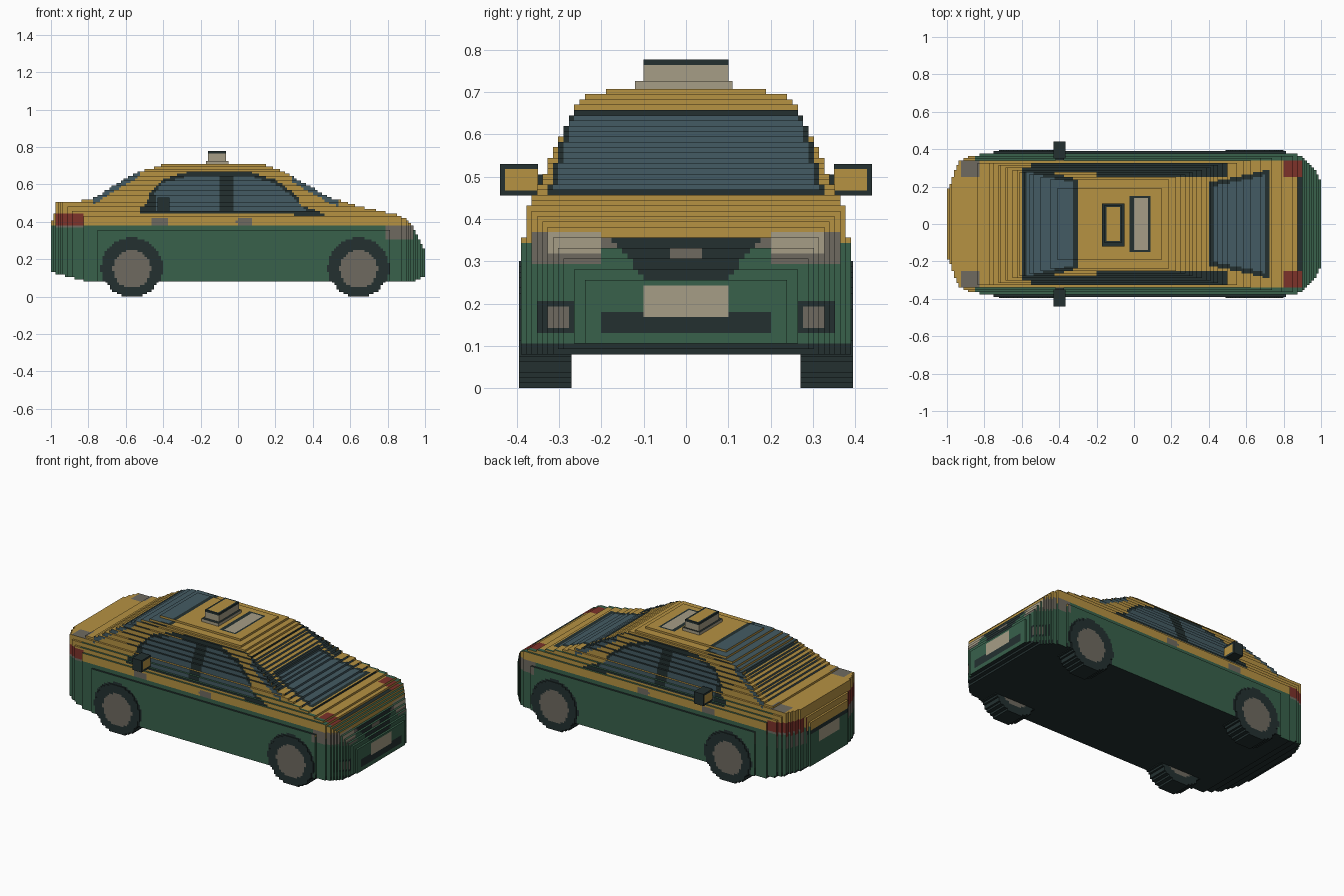
import bpy, math

if "Cube" in bpy.data.objects:
    bpy.data.objects.remove(bpy.data.objects["Cube"])

# ---- flat colours (sRGB bytes converted to linear) ----
PALETTE = [("yellow_paint", (182, 146, 66)), ("green_paint", (56, 97, 75)),
           ("window_blue", (68, 91, 99)), ("dark_trim", (35, 48, 48)),
           ("cream_panel", (166, 157, 134)), ("grey_metal", (110, 106, 96)),
           ("red_lamp", (125, 50, 42))]
YELLOW, GREEN, BLUE, DARK, CREAM, GREY, RED = range(7)


def linear(v):
    v /= 255
    return v / 12.92 if v < 0.04 else ((v + 0.055) / 1.055) ** 2.4


MATS = []
for label, rgb in PALETTE:
    m = bpy.data.materials.new(label)
    m.diffuse_color = (*[linear(v) for v in rgb], 1)
    m.use_nodes = True
    m.node_tree.nodes["Principled BSDF"].inputs["Base Color"].default_value = m.diffuse_color
    MATS.append(m)


def curve(pts, t):
    """Straight-line interpolation along (t, value) points."""
    if t <= pts[0][0]:
        return pts[0][1]
    for (a, u), (b, v) in zip(pts, pts[1:]):
        if t <= b:
            return u + (v - u) * (t - a) / (b - a)
    return pts[-1][1]


# outward directions and the corners of a cell face for each
SIDES = {(1, 0, 0): ((1, 0, 0), (1, 1, 0), (1, 1, 1), (1, 0, 1)),
         (-1, 0, 0): ((0, 0, 0), (0, 0, 1), (0, 1, 1), (0, 1, 0)),
         (0, 1, 0): ((0, 1, 0), (0, 1, 1), (1, 1, 1), (1, 1, 0)),
         (0, -1, 0): ((0, 0, 0), (1, 0, 0), (1, 0, 1), (0, 0, 1)),
         (0, 0, 1): ((0, 0, 1), (1, 0, 1), (1, 1, 1), (0, 1, 1)),
         (0, 0, -1): ((0, 0, 0), (0, 1, 0), (1, 1, 0), (1, 0, 0))}


def stepped(name, lo, hi, n, half, paint):
    """Block-stepped solid: half(x, z) is its half width, paint picks a colour."""
    size = [(b - a) / k for a, b, k in zip(lo, hi, n)]
    mid = (lo[1] + hi[1]) / 2

    def centre(c):
        return [lo[i] + (c[i] + 0.5) * size[i] for i in range(3)]

    cells = set()
    for i in range(n[0]):
        for k in range(n[2]):
            x, _, z = centre((i, 0, k))
            w = half(x, z)
            cells.update((i, j, k) for j in range(n[1])
                         if abs(lo[1] + (j + 0.5) * size[1] - mid) < w)
    index, faces, slots = {}, [], []
    for c in cells:
        for d, corners in SIDES.items():
            if (c[0] + d[0], c[1] + d[1], c[2] + d[2]) in cells:
                continue
            keys = [(c[0] + q[0], c[1] + q[1], c[2] + q[2]) for q in corners]
            faces.append([index.setdefault(q, len(index)) for q in keys])
            slots.append(paint(*centre(c), d))
    verts = [[lo[i] + q[i] * size[i] for i in range(3)] for q in index]
    mesh = bpy.data.meshes.new(name)
    mesh.from_pydata(verts, [], faces)
    for m in MATS:
        mesh.materials.append(m)
    mesh.polygons.foreach_set("material_index", slots)
    mesh.update()
    ob = bpy.data.objects.new(name, mesh)
    bpy.context.collection.objects.link(ob)
    return ob


# ---- body outlines: side top, side bottom, plan and end-on half widths ----
ROOF = [(-1, .40), (-.985, .42), (-.97, .505), (-.85, .51), (-.77, .525), (-.67, .59),
        (-.53, .67), (-.45, .69), (-.38, .71), (.13, .71), (.25, .665), (.355, .605),
        (.49, .53), (.65, .48), (.865, .435), (.93, .385), (.96, .32), (1, .25)]
FLOOR = [(-1, .13), (-.9, .107), (-.8, .08), (.93, .08), (1, .11)]
PLAN = [(-1, .17), (-.97, .25), (-.94, .33), (-.88, .36), (-.78, .38), (-.7, .39),
        (.78, .39), (.87, .375), (.92, .345), (.96, .30), (1, .23)]
ENDON = [(.08, .385), (.34, .39), (.36, .38), (.41, .378), (.45, .365), (.48, .345),
         (.55, .318), (.6, .295), (.64, .275), (.67, .258), (.69, .237), (.70, .19)]
GLASS = [(-.5, .46), (-.47, .53), (-.4, .61), (-.25, .65), (.05, .65), (.2, .605),
         (.3, .53), (.36, .46)]
WHEELS = (-.567, .645)


def body_half(x, z):
    if not curve(FLOOR, x) < z < curve(ROOF, x):
        return 0
    return min(curve(PLAN, x), curve(ENDON, z))


def paint_side(x, z):
    if any(math.hypot(x - w, z - .15) < .165 for w in WHEELS):
        return DARK
    # side windows, centre pillar and trim
    if -.5 < x < .36 and .46 < z < curve(GLASS, x):
        return DARK if -.105 < x < -.03 or x < -.44 and z < .54 else BLUE
    if -.53 < x < .32 and .45 < z < curve(GLASS, x) + .02:
        return DARK
    if .3 < x < .46 and .43 < z < .5 - (x - .3) * .35:
        return DARK
    # sloping glass edges of the front and rear screens
    if (-.77 < x < -.53 or .29 < x < .54) and z > curve(ROOF, x) - .03:
        return BLUE
    # lamps and door handles
    if -.98 < x < -.83 and .37 < z < .44:
        return RED if z > .385 else GREY
    if .79 < x < .94 and .3 < z < .38:
        return GREY
    if any(((x - h) / .045) ** 2 + ((z - .4) / .025) ** 2 < 1 for h in (-.42, .035)):
        return GREY
    return YELLOW if z > .38 else GREEN


def paint_top(x, y):
    y = abs(y)
    # two screens with dark surrounds
    for a, b, wa, wb in ((-.58, -.32, .28, .22), (.42, .7, .2, .26)):
        w = wa + (wb - wa) * (x - a) / (b - a)
        if a < x < b and y < w:
            return BLUE
        if a - .015 < x < b + .025 and y < w + .025:
            return DARK
    if -.02 < x < .09 and y < .155:
        return CREAM if 0 < x < .08 and y < .135 else DARK
    if .8 < x < .9 and .25 < y < .34:
        return RED
    if -.93 < x < -.82 and .25 < y < .34:
        return GREY
    if x > .9 or y > .34 and x > -.85:
        return GREEN if y < .38 else DARK
    if x > .88 or -.55 < x < .5 and (.25 if x > -.2 else .275) < y < .325:
        return DARK
    return YELLOW


def paint_nose(y, z):
    y = abs(y)
    # windscreen
    if z > .46:
        w = .31 - (z - .47) * .25
        if .475 < z < .645 and y < w:
            return BLUE
        return DARK if z < .66 and y < w + .015 else YELLOW
    if z < .1:
        return DARK
    # plate, intake, fog lamps, grille and headlamps
    if y < .095 and .165 < z < .245:
        return CREAM
    if y < .2 and .125 < z < .175:
        return DARK
    if .26 < y < .35 and .13 < z < .2:
        return GREY if .28 < y < .33 and .14 < z < .19 else DARK
    if y < .09 + (z - .25) * .8 and .25 < z < .35:
        return GREY if y < .04 and .3 < z < .33 else DARK
    if .2 < y < .36 and .29 < z < .37:
        return CREAM if y < .33 and z > .315 else GREY
    if y < .2 and .335 < z < .357:
        return GREY
    return YELLOW if z > .345 else GREEN


def paint_tail(y, z):
    y = abs(y)
    if z > .52:
        return BLUE if z < .65 and y < .29 - (z - .52) * .4 else YELLOW
    if y < .1 and .26 < z < .335:
        return CREAM
    if y > .2 and .36 < z < .45:
        return RED
    if y > .2 and .28 < z < .35:
        return GREY
    if .335 < z < .355 or z < .13:
        return DARK
    return YELLOW if z > .355 else GREEN


def paint_body(x, y, z, d):
    if d[2]:
        return paint_top(x, y) if d[2] > 0 else DARK
    if d[1]:
        return paint_side(x, z)
    return paint_nose(y, z) if d[0] > 0 else paint_tail(y, z)


stepped("car_body", (-1, -.39, .08), (1, .39, .7075), (160, 62, 50), body_half, paint_body)

# ---- wheels ----
for cx, end in zip(WHEELS, ("rear", "front")):
    for s, side in ((-1, "right"), (1, "left")):
        def tyre(x, z):
            return 1 if math.hypot(x - cx, z - .15) < .155 else 0

        def rim(x, y, z, d):
            return GREY if d[1] and math.hypot(x - cx, z - .147) < .1 else DARK

        stepped(f"{end}_{side}_wheel", (cx - .155, s * .333 - .062, 0),
                (cx + .155, s * .333 + .062, .3), (25, 3, 24), tyre, rim)

# ---- wing mirrors: housing plus a stem into the door ----
for s, side in ((-1, "right"), (1, "left")):
    def housing(x, y, z, d):
        return DARK if z > .515 or z < .465 or abs(y) > .43 else YELLOW

    stepped(f"{side}_mirror", (-.43, s * .395 - .045, .455), (-.365, s * .395 + .045, .53),
            (5, 7, 6), lambda x, z: 1, housing)
    stepped(f"{side}_mirror_stem", (-.42, s * .335 - .03, .465), (-.375, s * .335 + .03, .505),
            (1, 1, 1), lambda x, z: 1, lambda x, y, z, d: DARK)


# ---- roof sign ----
def sign_half(x, z):
    if z < .73:
        return .115
    return .1 if abs(x + .112) < .05 else 0


def sign_paint(x, y, z, d):
    if d[2]:
        return YELLOW if abs(x + .112) < .04 and abs(y) < .09 else DARK
    return DARK if z > .764 else CREAM


stepped("roof_sign", (-.172, -.12, .70), (-.052, .12, .777), (10, 24, 6), sign_half, sign_paint)
